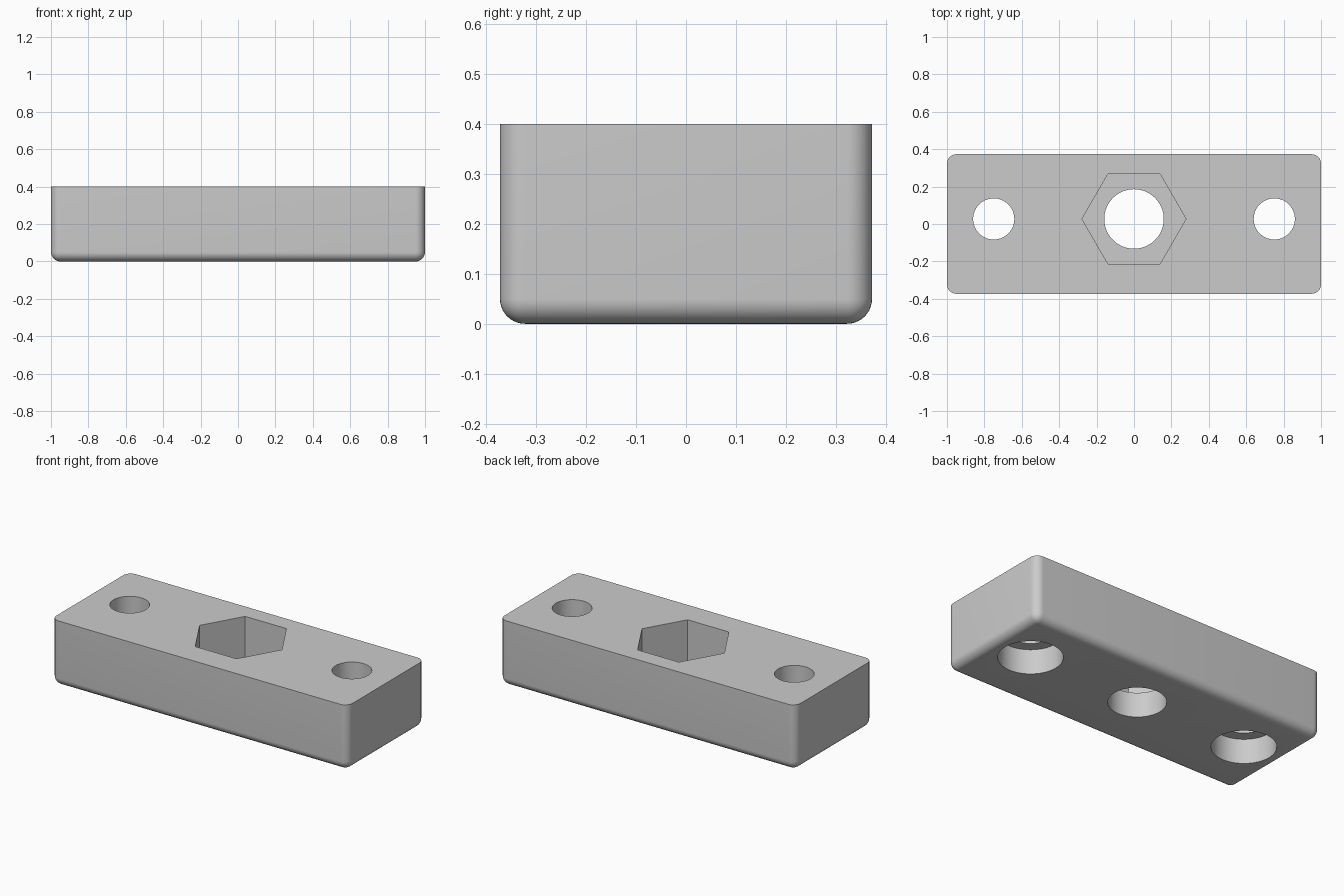
import bpy, bmesh, math

cube = bpy.data.objects.get("Cube")
if cube:
    bpy.data.objects.remove(cube)

HEIGHT, DEPTH, ROUND = 0.4, 0.746, 0.05
HOLE_Y = 0.027

grey = bpy.data.materials.new("plain grey")
grey.use_nodes = True
colour = (0.6, 0.6, 0.6, 1)
grey.diffuse_color = colour
grey.node_tree.nodes["Principled BSDF"].inputs["Base Color"].default_value = colour


def add_object(name, bm):
    mesh = bpy.data.meshes.new(name)
    bm.to_mesh(mesh)
    bm.free()
    obj = bpy.data.objects.new(name, mesh)
    bpy.context.collection.objects.link(obj)
    mesh.materials.append(grey)
    return obj


def cutter(name, x, radius, bottom, top, sides=64):
    bm = bmesh.new()
    bmesh.ops.create_cone(bm, cap_ends=True, segments=sides, radius1=radius,
                          radius2=radius, depth=top - bottom)
    # Hexagon corners point along x
    if sides == 6:
        bmesh.ops.rotate(bm, verts=bm.verts, matrix=Matrix.Rotation(math.pi / 6, 3, "Z"))
    bmesh.ops.translate(bm, verts=bm.verts, vec=(x, HOLE_Y, (bottom + top) / 2))
    obj = add_object(name, bm)
    obj.hide_render = True
    return obj


from mathutils import Matrix

# Block, rounded on every edge except the top rim
bm = bmesh.new()
bmesh.ops.create_cube(bm, size=1)
bmesh.ops.scale(bm, verts=bm.verts, vec=(2, DEPTH, HEIGHT))
bmesh.ops.translate(bm, verts=bm.verts, vec=(0, 0, HEIGHT / 2))
edges = [e for e in bm.edges if min(v.co.z for v in e.verts) < 0.01]
bmesh.ops.bevel(bm, geom=edges, offset=ROUND, segments=10, profile=0.5,
                affect="EDGES", clamp_overlap=True)
block = add_object("mounting_block", bm)

# Centre bore with hexagonal pocket, side holes counterbored from below
cutters = [cutter("centre_bore", 0, 0.159, -0.1, 0.5),
           cutter("hex_pocket", 0, 0.278, 0.15, 0.5, 6)]
for side, x in (("left", 0.75), ("right", -0.75)):
    cutters.append(cutter(side + "_screw_hole", x, 0.11, -0.1, 0.5))
    cutters.append(cutter(side + "_counterbore", x, 0.177, -0.1, 0.15))

bpy.context.view_layer.objects.active = block
for tool in cutters:
    cut = block.modifiers.new(tool.name, "BOOLEAN")
    cut.operation = "DIFFERENCE"
    cut.solver = "EXACT"
    cut.object = tool
    bpy.ops.object.modifier_apply(modifier=cut.name)
    bpy.data.objects.remove(tool)

# Smooth rounds and bores with crisp rims
bpy.ops.object.select_all(action="DESELECT")
block.select_set(True)
bpy.ops.object.shade_smooth_by_angle(angle=math.radians(30))
